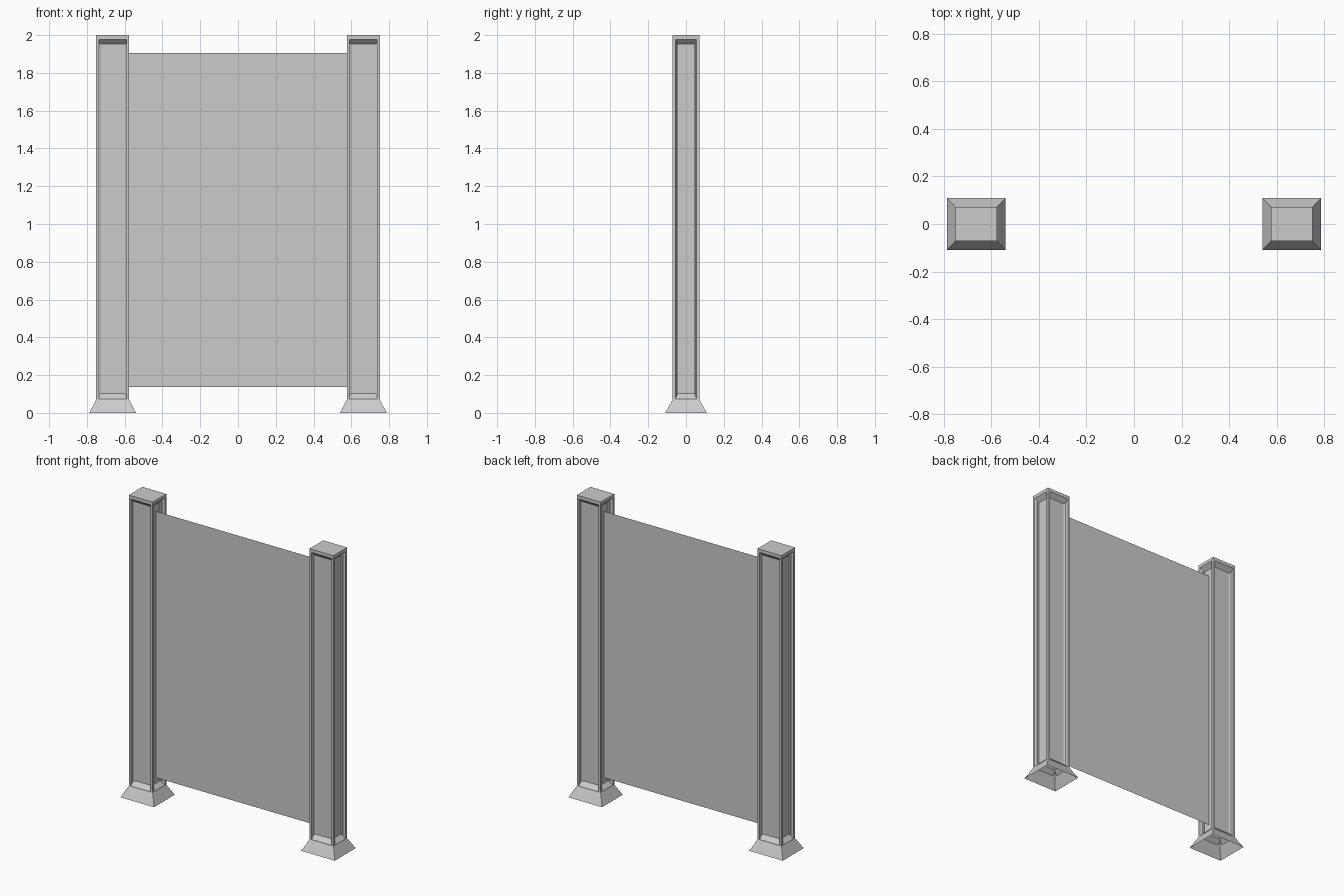
import bpy, bmesh
from mathutils import Vector

if "Cube" in bpy.data.objects:
    bpy.data.objects.remove(bpy.data.objects["Cube"])

HX, HY = 0.0875, 0.0715       # post half sizes
FLARE = 0.036                 # foot overhang
FOOT, TOP = 0.07, 2.0         # foot height, post height
DEPTH = 0.027                 # recess depth
CX = 0.6635                   # post centre


def resize(face, axis, half, z0, z1, shift=0.0):
    """Fit a side face to a given half width and height span, pushed inwards by shift."""
    n = face.normal.copy()
    side = 1 - axis
    for v in face.verts:
        v.co[side] = half if v.co[side] > 0 else -half
        v.co.z = z1 if v.co.z > 1 else z0
        v.co -= n * shift


def make_post(name, x):
    bm = bmesh.new()
    # stacked rectangular rings: flared open foot, then shaft
    rings = []
    for hx, hy, z in ((HX + FLARE, HY + FLARE + 0.002, 0), (HX, HY, FOOT), (HX, HY, TOP)):
        rings.append([bm.verts.new((sx * hx, sy * hy, z))
                      for sx, sy in ((-1, -1), (1, -1), (1, 1), (-1, 1))])
    sides = []
    for k in range(2):
        for i in range(4):
            j = (i + 1) % 4
            f = bm.faces.new((rings[k][i], rings[k][j], rings[k + 1][j], rings[k + 1][i]))
            if k == 1:
                sides.append(f)
    bm.faces.new(rings[2])
    bm.normal_update()
    # recessed panel on each shaft side
    for f in sides:
        axis = 0 if abs(f.normal.x) > 0.5 else 1
        bmesh.ops.inset_individual(bm, faces=[f], thickness=0.015)
        f.normal_update()
        resize(f, axis, 0.056 if axis == 0 else 0.0725, FOOT + 0.004, 1.978)
        g = bmesh.ops.extrude_discrete_faces(bm, faces=[f])["faces"][0]
        g.normal_update()
        resize(g, axis, 0.044 if axis == 0 else 0.0725, 0.102, 1.952, DEPTH)
    bm.normal_update()
    me = bpy.data.meshes.new(name)
    bm.to_mesh(me)
    bm.free()
    ob = bpy.data.objects.new(name, me)
    ob.location = Vector((x, 0, 0))
    bpy.context.collection.objects.link(ob)


make_post("left_post", -CX)
make_post("right_post", CX)

# thin sheet between the posts
w = CX - HX + DEPTH
me = bpy.data.meshes.new("panel_sheet")
me.from_pydata([(-w, 0, 0.138), (w, 0, 0.138), (w, 0, 1.905), (-w, 0, 1.905)],
               [], [(0, 1, 2, 3)])
bpy.context.collection.objects.link(bpy.data.objects.new("panel_sheet", me))
